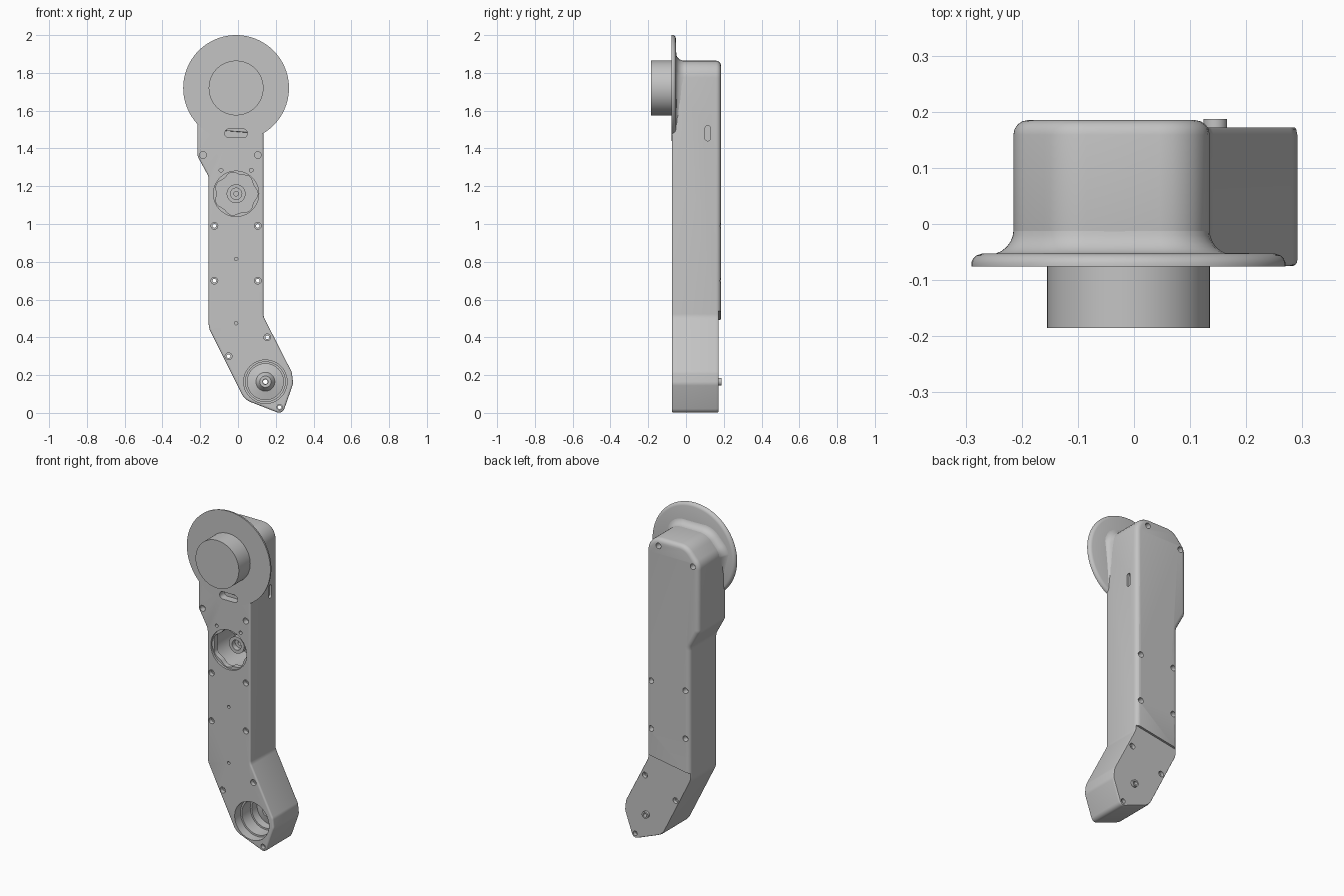
import bpy, bmesh
from math import sin, cos, pi
from mathutils import Vector

if "Cube" in bpy.data.objects:
    bpy.data.objects.remove(bpy.data.objects["Cube"], do_unlink=True)

TONE = (0.55, 0.55, 0.55, 1)
grey = bpy.data.materials.new("plain grey")
grey.use_nodes = True
grey.diffuse_color = TONE
grey.node_tree.nodes["Principled BSDF"].inputs["Base Color"].default_value = TONE


def loft(name, rings, closed=False, bevels=()):
    """Skin rings of points; cap the ends, or join them when closed."""
    bm = bmesh.new()
    vs = [[bm.verts.new(p) for p in ring] for ring in rings]
    n = len(vs[0])
    pairs = list(zip(vs, vs[1:])) + ([(vs[-1], vs[0])] if closed else [])
    for a, b in pairs:
        for i in range(n):
            j = (i + 1) % n
            bm.faces.new((a[i], a[j], b[j], b[i]))
    if not closed:
        bm.faces.new(vs[0])
        bm.faces.new(vs[-1])
    bmesh.ops.recalc_face_normals(bm, faces=bm.faces)
    for y, width in bevels:
        rim = [e for e in bm.edges if all(abs(v.co.y - y) < 1e-5 for v in e.verts)]
        bmesh.ops.bevel(bm, geom=rim, offset=width, segments=4, profile=0.5,
                        affect='EDGES', clamp_overlap=False)
    mesh = bpy.data.meshes.new(name)
    bm.to_mesh(mesh)
    bm.free()
    mesh.materials.append(grey)
    ob = bpy.data.objects.new(name, mesh)
    bpy.context.collection.objects.link(ob)
    return ob


def lathe(name, centre, profile, n=48, closed=False):
    """Turn (radius, y) points around an axis that runs front to back."""
    cx, cz = centre
    return loft(name, [[(cx + r * cos(2 * pi * i / n), y, cz + r * sin(2 * pi * i / n))
                        for i in range(n)] for r, y in profile], closed)


def rounded(corners, steps=6):
    """Polygon with each (x, z, radius) corner rounded."""
    out = []
    for i, (x, z, r) in enumerate(corners):
        p = Vector((x, z))
        a = (Vector(corners[i - 1][:2]) - p).normalized()
        b = (Vector(corners[(i + 1) % len(corners)][:2]) - p).normalized()
        half = a.angle(b) / 2
        c = p + (a + b).normalized() * (r / sin(half))
        t = r * cos(half) / sin(half)
        s, e = (p + a * t - c).normalized(), (p + b * t - c).normalized()
        turn = s.angle(e)
        for k in range(steps + 1):
            f = k / steps
            arc = (s * sin((1 - f) * turn) + e * sin(f * turn)) / sin(turn)
            out.append(c + arc * r)
    return out


def prism(name, pts, y0, y1, bevels=()):
    return loft(name, [[(p[0], y, p[1]) for p in pts] for y in (y0, y1)], bevels=bevels)


def activate(ob):
    bpy.ops.object.select_all(action='DESELECT')
    ob.select_set(True)
    bpy.context.view_layer.objects.active = ob


def cut(ob, cutter, keep=False):
    cutter.hide_render = True
    mod = ob.modifiers.new("cut", 'BOOLEAN')
    mod.operation, mod.solver, mod.object = 'DIFFERENCE', 'EXACT', cutter
    activate(ob)
    bpy.ops.object.modifier_apply(modifier=mod.name)
    if not keep:
        bpy.data.objects.remove(cutter, do_unlink=True)


FRONT, BACK = -0.075, 0.185
HEAD, HUB, FOOT = (-0.01, 1.72), (-0.01, 1.16), (0.145, 0.165)
SQUARE = ((-1, -1), (1, -1), (1, 1), (-1, 1))

# Arm housing: bent outline with softened front and back rims
top = [(0.135, 1.865, 0.09), (-0.13, 1.865, 0.1), (-0.215, 1.77, 0.08)]
outline = rounded([(0.135, 0.51, 0.06)] + top + [
    (-0.215, 1.36, 0.05), (-0.155, 1.25, 0.06), (-0.155, 0.45, 0.08),
    (0.035, 0.07, 0.09), (0.235, -0.008, 0.03), (0.292, 0.155, 0.05),
    (0.285, 0.215, 0.05)])
body = prism("arm_housing", outline, FRONT, BACK, [(FRONT, 0.01), (BACK, 0.026)])

# Shallower back on the lower bent part
cut(body, prism("step_cutter", [(0.4, 0.585), (-0.4, 0.45), (-0.4, -0.1), (0.4, -0.1)], 0.172, 0.3))

# Round head flange, flared fillet and motor stub
flange = lathe("head_flange", HEAD, [(0.1, -0.0755), (0.28, -0.0755), (0.28, -0.069),
                                     (0.277, -0.062), (0.271, -0.056), (0.262, -0.053), (0.1, -0.05)], 96)
lathe("motor_stub", HEAD, [(0.145, -0.185), (0.145, -0.07)], 96)

neck = rounded(top + [(-0.215, 1.46, 0.02), (0.135, 1.46, 0.02)])
R = 0.045


def flare(p, t):
    out = p - Vector((-0.04, 1.68))
    q = p + out.normalized() * (R - R * sin(t) - 0.0005)
    d = q - Vector(HEAD)
    q = Vector(HEAD) + d * min(1, 0.268 / d.length)
    return (q.x, -0.054 + R - R * cos(t), q.y)


loft("flange_fillet", [[flare(p, k * pi / 12) for p in neck] for k in range(7)])

# Slots below the flange and on the side
slot = rounded([(-0.01 + sx * 0.06, 1.48 + sz * 0.0225, 0.0215) for sx, sz in SQUARE])
slot_cutter = prism("slot_cutter", slot, -0.1, -0.03)
cut(flange, slot_cutter, keep=True)
cut(body, slot_cutter)
side = rounded([(0.115 + sy * 0.014, 1.48 + sz * 0.04, 0.013) for sy, sz in SQUARE])
cut(body, loft("side_slot_cutter", [[(x, p[0], p[1]) for p in side] for x in (0.12, 0.2)]))

# Hub opening with a bored boss standing in it
cut(body, lathe("hub_cutter", HUB, [(0.12, -0.1), (0.12, 0.15), (0.05, 0.15), (0.05, 0.0), (0.03, 0.0),
                                    (0.03, 0.03), (0.012, 0.03), (0.012, 0.1)]))
# Foot bearing seat with a conical centre and through bore
cut(body, lathe("foot_cutter", FOOT, [(0.115, -0.1), (0.115, -0.02), (0.105, -0.02), (0.105, 0.06),
                                      (0.095, 0.06), (0.095, 0.11), (0.05, 0.1), (0.03, 0.07),
                                      (0.014, 0.07), (0.014, 0.3)]))

# Screw holes right through, then blind holes in front and back
for c in [(-0.125, 0.99), (0.105, 0.99), (-0.125, 0.7), (0.105, 0.7), (0.155, 0.4), (-0.05, 0.3), (0.22, 0.03)]:
    s = 0.8 if c[1] < 0.1 else 1
    cut(body, lathe("screw_cutter", c, [(0.018 * s, -0.1), (0.018 * s, -0.05), (0.01, -0.05),
                                        (0.01, 0.15), (0.017 * s, 0.15), (0.017 * s, 0.3)], 20))
for c, r in [((-0.185, 1.365), 0.018), ((0.105, 1.365), 0.018), ((-0.01, 0.815), 0.009),
             ((-0.01, 0.475), 0.009), ((-0.09, 1.285), 0.01), ((0.07, 1.285), 0.01)]:
    cut(body, lathe("pin_cutter", c, [(r, -0.1), (r, -0.04)], 20))
for c in [(0.055, 1.82), (-0.175, 1.755)]:
    cut(body, lathe("back_cutter", c, [(0.017, 0.15), (0.017, 0.3)], 20))

# Scalloped retaining ring in the hub opening
ring = []
for y, inner in ((-0.062, 0), (-0.062, 1), (-0.03, 1), (-0.03, 0)):
    pts = []
    for i in range(72):
        a = 2 * pi * i / 72
        r = 0.109 + 0.006 * cos(7 * a) if inner else 0.121
        pts.append((HUB[0] + r * cos(a), y, HUB[1] + r * sin(a)))
    ring.append(pts)
loft("hub_scalloped_ring", ring, closed=True)

# Hollow shaft end at the back of the foot
lathe("foot_shaft_end", FOOT, [(0.021, 0.165), (0.021, 0.187), (0.012, 0.187), (0.012, 0.165)], 32, True)

# Smooth rounded surfaces, keep crisp edges
for ob in list(bpy.context.collection.objects):
    if ob.type == 'MESH' and grey.name in ob.data.materials:
        activate(ob)
        bpy.ops.object.shade_smooth_by_angle(angle=0.5)
